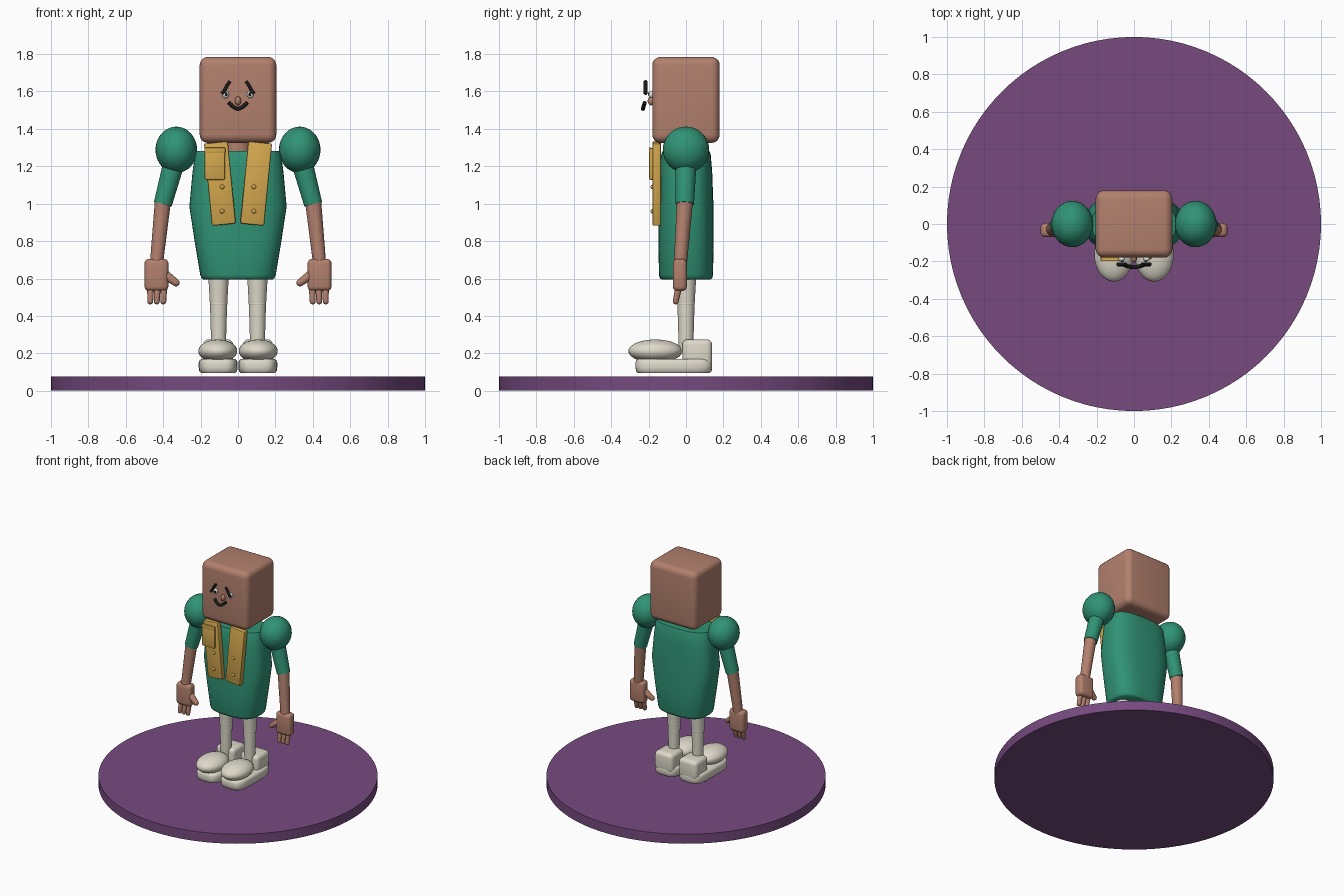
import bpy, bmesh, math
from mathutils import Vector, Matrix

if "Cube" in bpy.data.objects:
    bpy.data.objects.remove(bpy.data.objects["Cube"])


def material(name, srgb):
    m = bpy.data.materials.new(name)
    m.diffuse_color = [((c / 255 + 0.055) / 1.055) ** 2.4 for c in srgb] + [1]
    m.use_nodes = True
    m.node_tree.nodes["Principled BSDF"].inputs["Base Color"].default_value = m.diffuse_color
    return m


SKIN = material("skin brown", (178, 128, 109))
GREEN = material("cloth green", (48, 147, 117))
GOLD = material("lapel gold", (212, 168, 78))
CREAM = material("shoe cream", (222, 217, 202))
PURPLE = material("base purple", (118, 74, 127))
BLACK = material("face black", (28, 26, 26))
WHITE = material("eye white", (238, 238, 235))


def finish(name, bm, mat, angle=35):
    me = bpy.data.meshes.new(name)
    bmesh.ops.recalc_face_normals(bm, faces=bm.faces)
    bm.to_mesh(me)
    bm.free()
    me.shade_smooth()
    me.set_sharp_from_angle(angle=math.radians(angle))
    me.materials.append(mat)
    ob = bpy.data.objects.new(name, me)
    bpy.context.collection.objects.link(ob)
    return ob


def box(name, mat, center, size, bevel, tilt=0, segments=4):
    """Rounded box, tilted about the y axis."""
    bm = bmesh.new()
    bmesh.ops.create_cube(bm, size=1)
    bmesh.ops.scale(bm, vec=size, verts=bm.verts)
    bmesh.ops.bevel(bm, geom=bm.edges[:], offset=bevel, segments=segments,
                    profile=0.5, affect='EDGES')
    bmesh.ops.transform(bm, verts=bm.verts, matrix=Matrix.Translation(center)
                        @ Matrix.Rotation(tilt, 4, 'Y'))
    return finish(name, bm, mat, 40)


def ball(name, mat, center, radii):
    bm = bmesh.new()
    bmesh.ops.create_uvsphere(bm, u_segments=32, v_segments=20, radius=1)
    bmesh.ops.scale(bm, vec=radii, verts=bm.verts)
    bmesh.ops.translate(bm, vec=center, verts=bm.verts)
    return finish(name, bm, mat)


def limb(name, mat, a, b, r1, r2):
    """Tapered cylinder from a to b."""
    a, b = Vector(a), Vector(b)
    bm = bmesh.new()
    bmesh.ops.create_cone(bm, cap_ends=True, segments=28, radius1=r1, radius2=r2,
                          depth=(b - a).length)
    rot = (b - a).to_track_quat('Z', 'Y').to_matrix().to_4x4()
    bmesh.ops.transform(bm, verts=bm.verts, matrix=Matrix.Translation((a + b) / 2) @ rot)
    return finish(name, bm, mat)


def capsule(name, mat, a, b, r1, r2):
    """Tapered rod with rounded ends, as one mesh."""
    a, b = Vector(a), Vector(b)
    rot = (b - a).to_track_quat('Z', 'Y').to_matrix().to_4x4()
    bm = bmesh.new()
    bmesh.ops.create_uvsphere(bm, u_segments=16, v_segments=12, radius=1)
    for v in bm.verts:
        upper = v.co.z > 0.01
        v.co = (b if upper else a) + rot.to_3x3() @ (v.co * (r2 if upper else r1))
    return finish(name, bm, mat, 60)


def loft(name, mat, rings, power, center=(0, 0), n=48):
    """Stack of superellipse rings given as (z, half width, half depth)."""
    bm = bmesh.new()
    loops = []
    for z, hx, hy in rings:
        loop = []
        for i in range(n):
            t = 2 * math.pi * i / n
            c, s = math.cos(t), math.sin(t)
            x = math.copysign(abs(c) ** (2 / power), c) * hx
            y = math.copysign(abs(s) ** (2 / power), s) * hy
            loop.append(bm.verts.new((center[0] + x, center[1] + y, z)))
        loops.append(loop)
    for lo, hi in zip(loops, loops[1:]):
        for i in range(n):
            j = (i + 1) % n
            bm.faces.new((lo[i], lo[j], hi[j], hi[i]))
    bm.faces.new(loops[0])
    bm.faces.new(loops[-1])
    return finish(name, bm, mat, 40)


def stroke(name, points, r):
    """Round black line through points."""
    cu = bpy.data.curves.new(name, 'CURVE')
    cu.dimensions = '3D'
    cu.bevel_depth = r
    cu.bevel_resolution = 3
    cu.use_fill_caps = True
    sp = cu.splines.new('POLY')
    sp.points.add(len(points) - 1)
    for p, co in zip(sp.points, points):
        p.co = (*co, 1)
    cu.materials.append(BLACK)
    ob = bpy.data.objects.new(name, cu)
    bpy.context.collection.objects.link(ob)


# Round base
bm = bmesh.new()
bmesh.ops.create_cone(bm, cap_ends=True, segments=96, radius1=1, radius2=1, depth=0.075)
bmesh.ops.translate(bm, vec=(0, 0, 0.0375), verts=bm.verts)
finish("base_disc", bm, PURPLE)

# Body and head
loft("torso", GREEN, [(0.595, 0.185, 0.13), (0.602, 0.195, 0.14), (0.62, 0.202, 0.145),
                      (0.80, 0.232, 0.147), (0.985, 0.26, 0.147), (1.17, 0.243, 0.14),
                      (1.265, 0.23, 0.132), (1.283, 0.222, 0.124)], 2.8)
limb("neck", SKIN, (0, 0, 1.25), (0, 0, 1.35), 0.07, 0.07)
box("head", SKIN, (0, 0, 1.555), (0.41, 0.36, 0.46), 0.045, segments=5)

# Face
ball("nose", SKIN, (0, -0.185, 1.55), (0.016, 0.02, 0.024))
smile = []
for i in range(13):
    u = i / 6 - 1
    smile.append((0.05 * u, -0.23 + 0.01 * u * u, 1.507 + 0.034 * abs(u) ** 1.6))
stroke("mouth", smile, 0.011)

for s, side in ((-1, "left"), (1, "right")):
    # Eyes and brows
    ball(side + "_eye", WHITE, (s * 0.066, -0.186, 1.584), (0.018, 0.014, 0.02))
    ball(side + "_pupil", BLACK, (s * 0.063, -0.198, 1.586), (0.008, 0.006, 0.01))
    stroke(side + "_brow", [(s * 0.043, -0.216, 1.655), (s * 0.06, -0.216, 1.63),
                            (s * 0.073, -0.216, 1.605), (s * 0.087, -0.216, 1.588)], 0.01)

    # Lapels with buttons
    box(side + "_lapel", GOLD, (s * 0.097, -0.157, 1.108), (0.128, 0.045, 0.442), 0.008,
        s * 0.097, 2)
    for z in (1.09, 0.96):
        ball(side + "_button", GOLD, (s * 0.085, -0.18, z), (0.012, 0.009, 0.012))

    # Arms
    ball(side + "_shoulder", GREEN, (s * 0.33, 0, 1.288), (0.111, 0.124, 0.124))
    limb(side + "_sleeve", GREEN, (s * 0.337, 0, 1.24), (s * 0.402, -0.006, 0.998),
         0.058, 0.049)
    ball(side + "_elbow", SKIN, (s * 0.402, -0.006, 1.0), (0.043, 0.043, 0.043))
    limb(side + "_forearm", SKIN, (s * 0.402, -0.006, 1.01), (s * 0.436, -0.03, 0.68),
         0.043, 0.035)

    # Hands
    box(side + "_palm", SKIN, (s * 0.436, -0.033, 0.619), (0.128, 0.075, 0.172), 0.025)
    for x in (0.397, 0.432, 0.467):
        capsule(side + "_finger", SKIN, (s * x, -0.038, 0.56), (s * (x + 0.002), -0.055, 0.478),
                0.019, 0.016)
    capsule(side + "_thumb", SKIN, (s * 0.39, -0.038, 0.62), (s * 0.332, -0.05, 0.578),
            0.026, 0.02)

    # Legs
    limb(side + "_thigh", CREAM, (s * 0.104, 0, 0.65), (s * 0.104, 0, 0.46), 0.057, 0.046)
    ball(side + "_knee", CREAM, (s * 0.104, 0, 0.465), (0.047, 0.047, 0.03))
    limb(side + "_shin", CREAM, (s * 0.104, 0, 0.47), (s * 0.104, 0, 0.2), 0.046, 0.038)

    # Shoes
    loft(side + "_sole", CREAM, [(0.095, 0.092, 0.193), (0.105, 0.101, 0.202),
                                 (0.125, 0.104, 0.205), (0.15, 0.104, 0.205),
                                 (0.163, 0.099, 0.2), (0.17, 0.09, 0.19)],
         4, (s * 0.106, -0.065))
    box(side + "_heel", CREAM, (s * 0.106, 0.06, 0.2), (0.16, 0.16, 0.15), 0.03)
    ball(side + "_toe_cap", CREAM, (s * 0.108, -0.164, 0.212), (0.104, 0.144, 0.062))

# Chest pocket on one lapel
box("chest_pocket", GOLD, (-0.124, -0.18, 1.213), (0.11, 0.034, 0.17), 0.008, 0, 2)
box("pocket_flap", GOLD, (-0.124, -0.192, 1.285), (0.112, 0.014, 0.03), 0.004, 0, 2)
